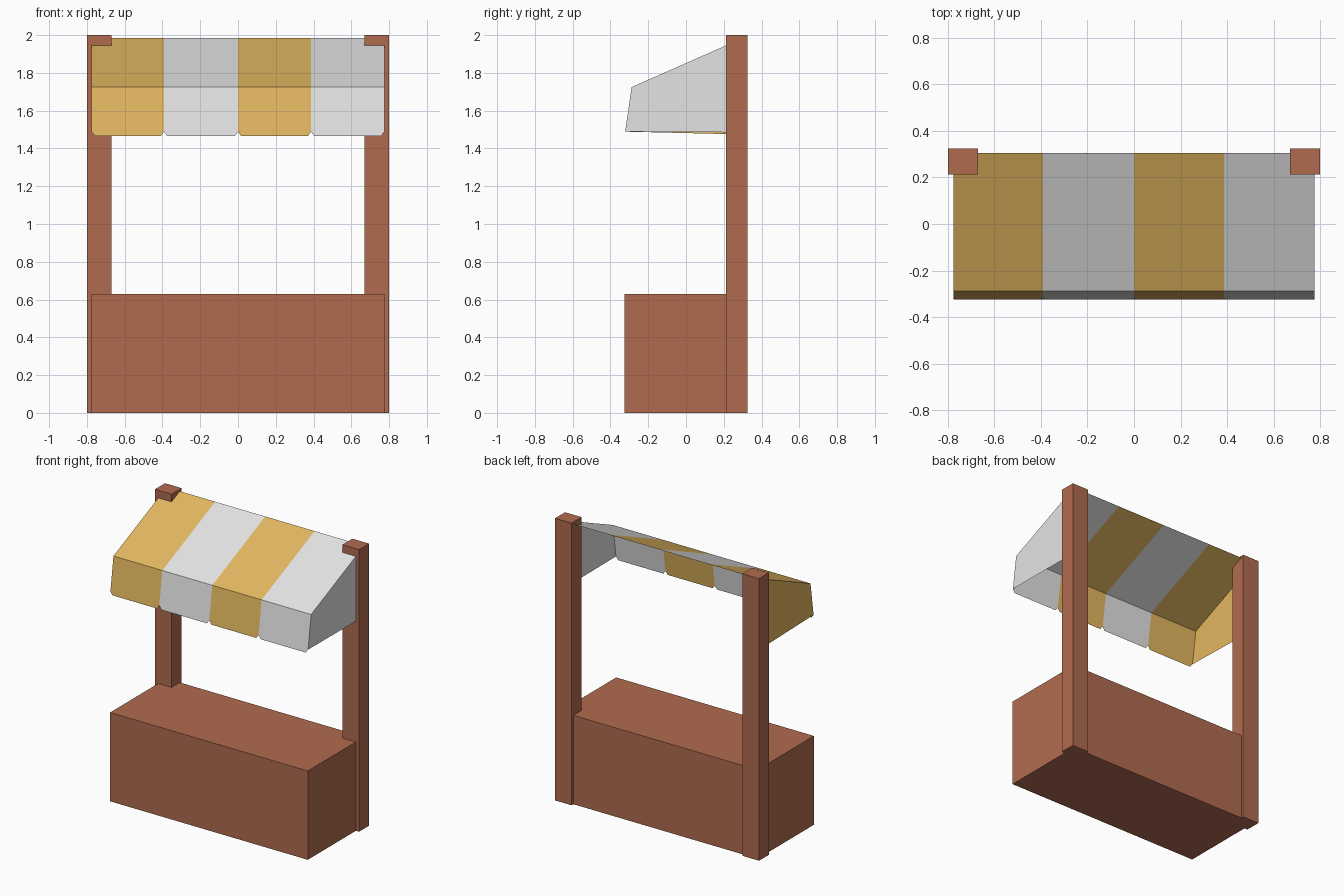
import bpy, bmesh

if "Cube" in bpy.data.objects:
    bpy.data.objects.remove(bpy.data.objects["Cube"])


def material(name, rgb):
    def lin(c):
        c /= 255
        return c / 12.92 if c < 0.04045 else ((c + 0.055) / 1.055) ** 2.4
    m = bpy.data.materials.new(name)
    m.diffuse_color = (*[lin(c) for c in rgb], 1)
    m.use_nodes = True
    m.node_tree.nodes["Principled BSDF"].inputs["Base Color"].default_value = m.diffuse_color
    return m


wood = material("brown_wood", (177, 107, 79))
yellow = material("yellow_cloth", (227, 183, 96))
white = material("white_cloth", (228, 228, 228))


def finish(name, bm, mats):
    me = bpy.data.meshes.new(name)
    bm.to_mesh(me)
    bm.free()
    for m in mats:
        me.materials.append(m)
    ob = bpy.data.objects.new(name, me)
    bpy.context.collection.objects.link(ob)


def box(name, x0, x1, y0, y1, z0, z1):
    bm = bmesh.new()
    bmesh.ops.create_cube(bm, size=1)
    for v in bm.verts:
        v.co = (x0 if v.co.x < 0 else x1,
                y0 if v.co.y < 0 else y1,
                z0 if v.co.z < 0 else z1)
    finish(name, bm, [wood])


# Counter and the two back posts
box("counter", -0.775, 0.775, -0.325, 0.305, 0, 0.63)
box("left_post", -0.80, -0.67, 0.213, 0.325, 0, 2)
box("right_post", 0.67, 0.80, 0.213, 0.325, 0, 2)

# Awning: thin striped cloth, open at the back and underneath
back, crease, notch, hem = (0.305, 1.986), (-0.288, 1.725), (-0.322, 1.489), (-0.325, 1.465)
stripes = [-0.775, -0.392, 0.0, 0.387, 0.775]
cut = 0.017
bm = bmesh.new()


def face(points, mat):
    f = bm.faces.new([bm.verts.new(p) for p in points])
    f.material_index = mat


for i, (a, b) in enumerate(zip(stripes, stripes[1:])):
    # sloping roof strip
    face([(a, *crease), (b, *crease), (b, *back), (a, *back)], i % 2)
    # hanging front flap with clipped lower corners
    face([(a, *crease), (a, *notch), (a + cut, *hem),
          (b - cut, *hem), (b, *notch), (b, *crease)], i % 2)

# Side cloths take the colour of the neighbouring stripe
for x, mat, low in ((-0.775, 0, 1.474), (0.775, 1, 1.485)):
    side = [(x, *notch), (x, 0.305, low), (x, *back), (x, *crease)]
    face(side if x > 0 else side[::-1], mat)

bmesh.ops.remove_doubles(bm, verts=bm.verts, dist=0.0005)
finish("striped_awning", bm, [yellow, white])
